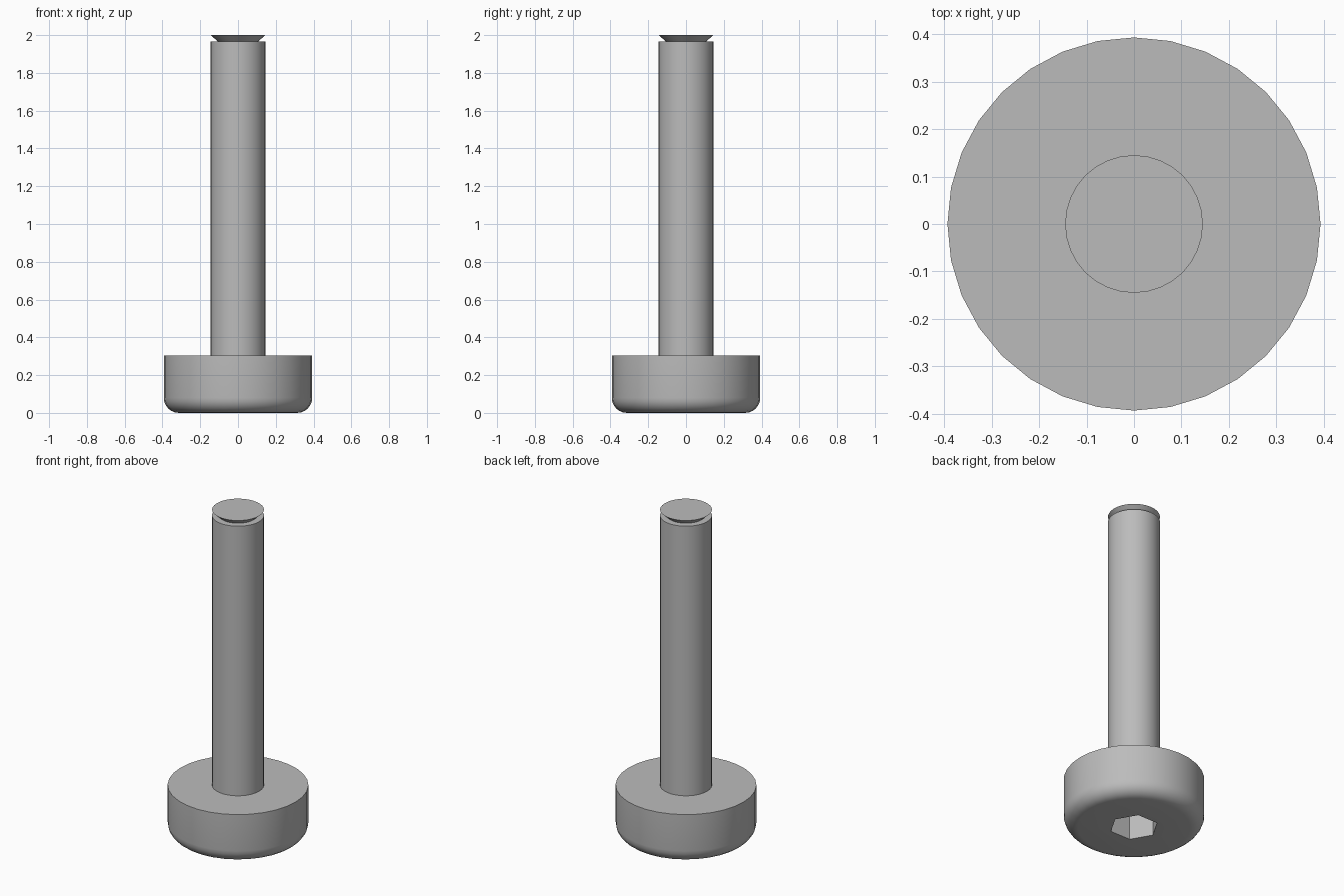
import bpy, bmesh, math

if "Cube" in bpy.data.objects:
    bpy.data.objects.remove(bpy.data.objects["Cube"])

SIDES = 32
steel = bpy.data.materials.new("plain_grey_steel")
steel.diffuse_color = (0.5, 0.5, 0.5, 1)
steel.use_nodes = True
steel.node_tree.nodes["Principled BSDF"].inputs["Base Color"].default_value = steel.diffuse_color


def lathe(name, profile, sides=SIDES):
    """Closed solid turned about z from (radius, height) points, bottom to top."""
    bm = bmesh.new()
    rings = [[bm.verts.new((r * math.cos(2 * math.pi * i / sides),
                            r * math.sin(2 * math.pi * i / sides), z))
              for i in range(sides)] for r, z in profile]
    for a, b in zip(rings, rings[1:]):
        for i in range(sides):
            j = (i + 1) % sides
            bm.faces.new((a[i], a[j], b[j], b[i]))
    bm.faces.new(rings[0][::-1])
    bm.faces.new(rings[-1])
    mesh = bpy.data.meshes.new(name)
    bm.to_mesh(mesh)
    bm.free()
    mesh.materials.append(steel)
    obj = bpy.data.objects.new(name, mesh)
    bpy.context.collection.objects.link(obj)
    return obj


def smooth(obj):
    bpy.ops.object.select_all(action='DESELECT')
    obj.select_set(True)
    bpy.context.view_layer.objects.active = obj
    bpy.ops.object.shade_smooth_by_angle(angle=math.radians(30))


# Head with a rounded lower rim
R, F = 0.393, 0.08
rim = [(R - F + F * math.sin(t), F - F * math.cos(t))
       for t in (math.pi / 2 * k / 6 for k in range(7))]
head = lathe("bolt_head", rim + [(R, 0.305)])

# Hexagonal key socket cut into the underside
cutter = lathe("socket_cutter", [(0.137, -0.1), (0.137, 0.19)], 6)
cutter.hide_render = True
cut = head.modifiers.new("socket", 'BOOLEAN')
cut.operation, cut.solver, cut.object = 'DIFFERENCE', 'EXACT', cutter
bpy.context.view_layer.objects.active = head
bpy.ops.object.modifier_apply(modifier=cut.name)
bpy.data.objects.remove(cutter)
smooth(head)

# Plain shaft, and the flared tip above it
smooth(lathe("shaft", [(0.145, 0.305), (0.145, 1.965)]))
smooth(lathe("flared_tip", [(0.105, 1.965), (0.145, 2.0)]))
